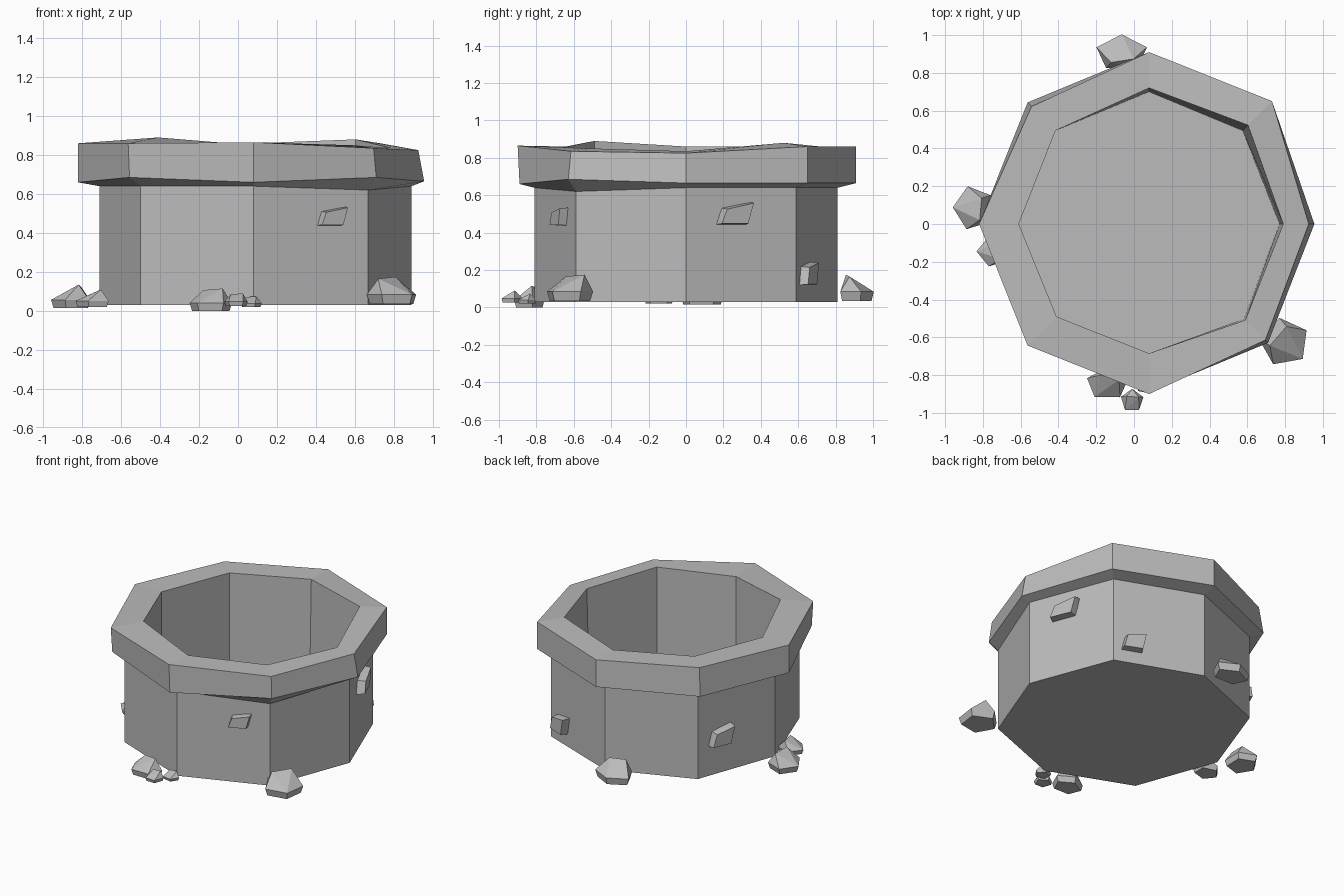
import bpy, bmesh
from math import cos, sin, pi, atan2
from mathutils import Vector, Matrix

if "Cube" in bpy.data.objects:
    bpy.data.objects.remove(bpy.data.objects["Cube"])

CENTRE = Vector((0.08, 0, 0))
SIDES = 8

stone = bpy.data.materials.new("grey stone")
stone.use_nodes = True
grey = (0.5, 0.5, 0.5, 1)
stone.diffuse_color = grey
stone.node_tree.nodes["Principled BSDF"].inputs["Base Color"].default_value = grey


def finish(name, bm):
    """Turn a bmesh into a flat-shaded stone object."""
    mesh = bpy.data.meshes.new(name)
    bm.to_mesh(mesh)
    bm.free()
    mesh.materials.append(stone)
    obj = bpy.data.objects.new(name, mesh)
    bpy.context.collection.objects.link(obj)
    return obj


def ring(radii, heights):
    """Uneven octagon, starting at +x; single numbers apply to every corner."""
    if not isinstance(radii, list):
        radii = [radii] * SIDES
    if not isinstance(heights, list):
        heights = [heights] * SIDES
    points = []
    for i, (r, z) in enumerate(zip(radii, heights)):
        a = i * 2 * pi / SIDES
        points.append(CENTRE + Vector((r * cos(a), r * sin(a), z)))
    return points


def loft(name, rings, cap=False):
    """Skin successive rings, optionally closing the last one."""
    bm = bmesh.new()
    loops = [[bm.verts.new(p) for p in points] for points in rings]
    for low, high in zip(loops, loops[1:]):
        for i in range(SIDES):
            j = (i + 1) % SIDES
            bm.faces.new((low[i], low[j], high[j], high[i]))
    if cap:
        bm.faces.new(loops[-1])
    return finish(name, bm)


def hull(name, points):
    bm = bmesh.new()
    for p in points:
        bm.verts.new(p)
    bmesh.ops.convex_hull(bm, input=bm.verts)
    bmesh.ops.dissolve_limit(bm, angle_limit=0.02, verts=bm.verts, edges=bm.edges)
    bmesh.ops.recalc_face_normals(bm, faces=bm.faces)
    return finish(name, bm)


# Shared outlines of the well
wall_radii = [0.81, 0.83, 0.81, 0.82, 0.79, 0.82, 0.81, 0.83]
wall_top = ring(wall_radii, [0.64, 0.64, 0.64, 0.64, 0.64, 0.64, 0.64, 0.62])
wall_foot = ring(wall_radii, 0.03)
rim_low = ring([0.875, 0.92, 0.91, 0.91, 0.9, 0.9, 0.89, 0.89],
               [0.665, 0.665, 0.665, 0.665, 0.66, 0.685, 0.66, 0.685])
rim_high = ring([0.845, 0.92, 0.91, 0.88, 0.9, 0.91, 0.9, 0.87],
                [0.825, 0.86, 0.86, 0.86, 0.86, 0.86, 0.865, 0.835])
mouth = ring([0.71, 0.74, 0.72, 0.7, 0.69, 0.693, 0.685, 0.72],
             [0.835, 0.88, 0.86, 0.86, 0.86, 0.89, 0.85, 0.85])
floor = ring([0.69, 0.7, 0.7, 0.7, 0.69, 0.693, 0.685, 0.71], 0.05)

# Well body: rim, outer wall with underside, inner shaft with floor
loft("well_rim", [wall_top, rim_low, rim_high, mouth])
loft("outer_wall", [wall_top[::-1], wall_foot[::-1]], cap=True)
loft("inner_shaft", [mouth, floor], cap=True)


def brick(name, x, y, z, width, height, skew):
    """Tapered stone sticking out of the wall face nearest to (x, y)."""
    a = atan2(y, x - CENTRE.x)
    face = (int(a // (pi / 4)) + 0.5) * pi / 4
    turn = Matrix.Translation((x, y, z)) @ Matrix.Rotation(face, 4, "Z")
    points = []
    for out, scale in ((-0.05, 1.0), (0.045, 0.85)):
        for side in (-1, 1):
            for up in (-1, 1):
                lean = skew * up * side
                points.append(turn @ Vector((
                    out,
                    side * width / 2 * scale + skew * up,
                    up * height / 2 * scale + lean / 2 + skew * side / 2)))
    return hull(name, points)


brick("front_brick", 0.48, -0.66, 0.48, 0.14, 0.09, 0.012)
brick("right_brick", 0.80, 0.26, 0.495, 0.18, 0.11, 0.016)
brick("back_brick", 0.54, 0.64, 0.175, 0.15, 0.12, 0.012)
brick("left_brick", -0.57, 0.42, 0.30, 0.16, 0.12, 0.014)


def rock(name, x, y, half_x, half_y, low, high, start):
    """Five-sided boulder with a ridge that leans towards the well."""
    points = []
    for level, scale in ((0, 0.88), (0.35, 1.0)):
        for i in range(5):
            a = start + i * 2 * pi / 5
            points.append(Vector((x + half_x * 1.04 * scale * cos(a),
                                  y + half_y * 1.04 * scale * sin(a),
                                  low + (high - low) * level)))
    inward = (CENTRE - Vector((x, y, 0))).normalized()
    across = Vector((-inward.y, inward.x, 0))
    size = (half_x + half_y) / 2
    for side, lift in ((-0.55, 1.0), (0.5, 0.93)):
        top = Vector((x, y, low + (high - low) * lift))
        points.append(top + inward * size * 0.35 + across * size * side)
    return hull(name, points)


# Boulders lying around the foot
rock("front_right_rock", 0.795, -0.625, 0.13, 0.125, 0.035, 0.175, 0.5)
rock("front_rock", -0.14, -0.845, 0.11, 0.085, 0, 0.115, 0.3)
rock("front_pebble", -0.01, -0.935, 0.06, 0.06, 0.025, 0.09, 0.3)
rock("front_small_pebble", 0.065, -0.85, 0.055, 0.05, 0.02, 0.075, 0.1)
rock("left_rock", -0.85, 0.085, 0.105, 0.115, 0.015, 0.135, 0.6)
rock("left_small_rock", -0.74, -0.145, 0.09, 0.08, 0.02, 0.11, pi)
rock("back_rock", -0.065, 0.905, 0.135, 0.095, 0.035, 0.175, pi / 2)
